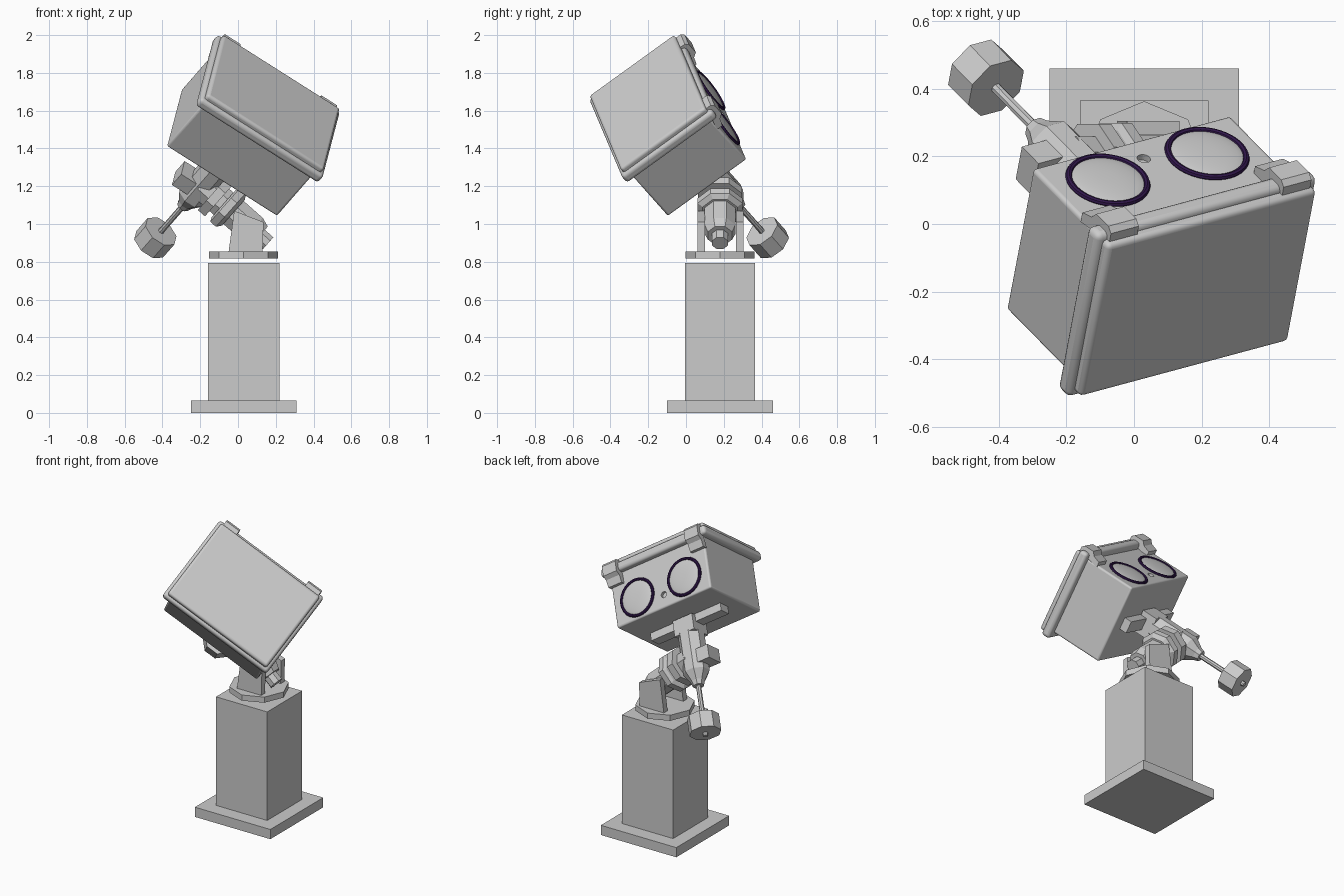
import bpy, bmesh, math
from mathutils import Matrix, Vector

if "Cube" in bpy.data.objects:
    bpy.data.objects.remove(bpy.data.objects["Cube"])


def material(name, rgb):
    m = bpy.data.materials.new(name)
    m.diffuse_color = (*rgb, 1)
    m.use_nodes = True
    m.node_tree.nodes["Principled BSDF"].inputs["Base Color"].default_value = m.diffuse_color
    return m


GREY = material("light grey", (0.6, 0.6, 0.6))
PURPLE = material("dark purple", (0.03, 0.008, 0.07))


def frame(origin, x, y):
    """Orthonormal frame from an x axis and an approximate y axis."""
    x = Vector(x).normalized()
    y = Vector(y)
    y = (y - x * y.dot(x)).normalized()
    z = x.cross(y)
    m = Matrix((x, y, z)).transposed().to_4x4()
    m.translation = origin
    return m


WORLD = Matrix.Identity(4)
# Housing frame: x along the wide side, y along the viewing direction, z out of the lid
HEAD = frame((-0.047, 0.035, 1.375), (0.82, 0.22, -0.52), (0.16, 0.80, 0.57))
# Polar axis frame: z runs down the axis, starting where it meets the counterweight axis
dec = HEAD.to_3x3().col[2]
POLAR = frame((-0.192, 0.18, 1.21), (0, 1, 0), (-0.663, 0, -0.748))
if POLAR.to_3x3().col[2].x < 0:
    POLAR = frame((-0.192, 0.18, 1.21), (0, 1, 0), (0.663, 0, 0.748))


def add(name, bm, m=WORLD, mat=GREY, bevel=0, smooth=False):
    bmesh.ops.recalc_face_normals(bm, faces=bm.faces)
    me = bpy.data.meshes.new(name)
    bm.to_mesh(me)
    bm.free()
    ob = bpy.data.objects.new(name, me)
    bpy.context.collection.objects.link(ob)
    ob.matrix_world = m
    me.materials.append(mat)
    if bevel:
        b = ob.modifiers.new("rounding", 'BEVEL')
        b.width, b.segments = bevel, 4
        b.limit_method = 'ANGLE'
    if smooth or bevel:
        bpy.ops.object.select_all(action='DESELECT')
        ob.select_set(True)
        bpy.context.view_layer.objects.active = ob
        bpy.ops.object.shade_smooth_by_angle(angle=math.radians(40))
    return ob


def box(name, lo, hi, m=WORLD, **kw):
    bm = bmesh.new()
    bmesh.ops.create_cube(bm, size=1)
    for v in bm.verts:
        v.co = [(a + b) / 2 + c * (b - a) for a, b, c in zip(lo, hi, v.co)]
    return add(name, bm, m, **kw)


def lathe(name, profile, m=WORLD, sides=8, turn=0.5, **kw):
    """Closed turned solid from (radius, height) points around z."""
    bm = bmesh.new()
    rings = []
    for r, z in profile:
        rings.append([bm.verts.new((r * math.cos(a), r * math.sin(a), z))
                      for a in [(i + turn) * math.tau / sides for i in range(sides)]])
    for a, b in zip(rings, rings[1:]):
        for i in range(sides):
            j = (i + 1) % sides
            bm.faces.new((a[i], a[j], b[j], b[i]))
    bm.faces.new(rings[0])
    bm.faces.new(rings[-1])
    return add(name, bm, m, **kw)


def extrude(name, pts, axis, a, b, m=WORLD, **kw):
    """Prism of a 2D outline along axis 0 (x) or 1 (y)."""
    bm = bmesh.new()
    place = (lambda p, t: (t, p[0], p[1])) if axis == 0 else (lambda p, t: (p[0], t, p[1]))
    A = [bm.verts.new(place(p, a)) for p in pts]
    B = [bm.verts.new(place(p, b)) for p in pts]
    bm.faces.new(A)
    bm.faces.new(B)
    for i in range(len(pts)):
        j = (i + 1) % len(pts)
        bm.faces.new((A[i], A[j], B[j], B[i]))
    return add(name, bm, m, **kw)


# Pier
box("pier_foot", (-0.25, -0.10, 0), (0.31, 0.46, 0.065))
box("pier_column", (-0.16, -0.005, 0.065), (0.22, 0.365, 0.793))

# Mount base and fork cheeks
lathe("mount_base", [(0.183, 0.817), (0.183, 0.855)],
      Matrix.Translation((0.03, 0.18, 0)), turn=0)
for side, y in (("front", 0.06), ("back", 0.265)):
    extrude("fork_cheek_" + side,
            [(-0.05, 0.85), (0.13, 0.85), (0.135, 1.01), (-0.02, 1.07)], 1, y, y + 0.04)

# Polar axis: neck, two flanges, tapered barrel and end cap
lathe("polar_neck", [(0.085, 0.0), (0.085, 0.2)], POLAR)
lathe("polar_flange_upper", [(0.125, 0.075), (0.125, 0.125)], POLAR)
lathe("polar_flange_lower", [(0.105, 0.155), (0.128, 0.165), (0.128, 0.205), (0.1, 0.225)], POLAR)
lathe("polar_barrel", [(0.088, 0.2), (0.088, 0.36), (0.07, 0.41), (0.045, 0.41), (0.045, 0.47)], POLAR)

# Counterweight axis
lathe("cross_barrel", [(0.035, -0.45), (0.045, -0.42), (0.082, -0.36), (0.082, -0.10)], HEAD)
box("motor_block", (-0.14, -0.065, -0.325), (0.0, 0.055, -0.235), HEAD)
lathe("counterweight_shaft", [(0.016, -0.79), (0.016, -0.43)], HEAD)
lathe("counterweight", [(0.1, -0.77), (0.1, -0.66)], HEAD)

# Saddle and mounting bar
box("saddle", (-0.073, -0.073, -0.11), (0.073, 0.073, -0.005), HEAD)
box("mounting_bar", (-0.265, -0.04, -0.05), (0.265, 0.04, 0.005), HEAD)

# Housing with flange and raised lid
body = box("housing_body", (-0.355, -0.26, 0), (0.355, 0.26, 0.36), HEAD, bevel=0.012)
box("housing_flange", (-0.395, -0.30, 0.345), (0.395, 0.30, 0.405), HEAD, bevel=0.02)
box("housing_lid", (-0.375, -0.28, 0.39), (0.375, 0.28, 0.436), HEAD, bevel=0.016)

# Lid latches
for side, s in (("left", -1), ("right", 1)):
    extrude("latch_" + side,
            [(0.25, 0.27), (0.285, 0.27), (0.30, 0.315), (0.325, 0.335), (0.325, 0.40),
             (0.31, 0.418), (0.28, 0.418)], 0, s * 0.31 - 0.05, s * 0.31 + 0.05, HEAD)

# Round windows: purple ring around a shallow dome, looking along the housing's y axis
for side, s in (("left", -1), ("right", 1)):
    face = HEAD @ Matrix.Translation((s * 0.178, 0.26, 0.14)) @ Matrix.Rotation(-math.pi / 2, 4, 'X')
    bm = bmesh.new()
    seg, sub = 48, 8
    g = [[bm.verts.new(((0.117 + 0.01 * math.cos(b)) * math.cos(a),
                        (0.117 + 0.01 * math.cos(b)) * math.sin(a), 0.003 + 0.01 * math.sin(b)))
          for b in [j * math.tau / sub for j in range(sub)]]
         for a in [i * math.tau / seg for i in range(seg)]]
    for i in range(seg):
        for j in range(sub):
            k, l = (i + 1) % seg, (j + 1) % sub
            bm.faces.new((g[i][j], g[k][j], g[k][l], g[i][l]))
    add("window_ring_" + side, bm, face, PURPLE, smooth=True)
    dome = [(0.116, -0.004)] + [(0.116 * math.cos(t), 0.016 * math.sin(t))
                                for t in [i * math.pi / 14 for i in range(7)]]
    lathe("window_" + side, dome, face, sides=48, smooth=True)

# Small round socket between the windows
cut = lathe("socket_cutter", [(0.02, -0.02), (0.02, 0.03)],
            HEAD @ Matrix.Translation((-0.012, 0.26, 0.085)) @ Matrix.Rotation(-math.pi / 2, 4, 'X'),
            sides=20)
cut.hide_render = True
cut.hide_viewport = True
b = body.modifiers.new("socket", 'BOOLEAN')
b.operation, b.object, b.solver = 'DIFFERENCE', cut, 'EXACT'
